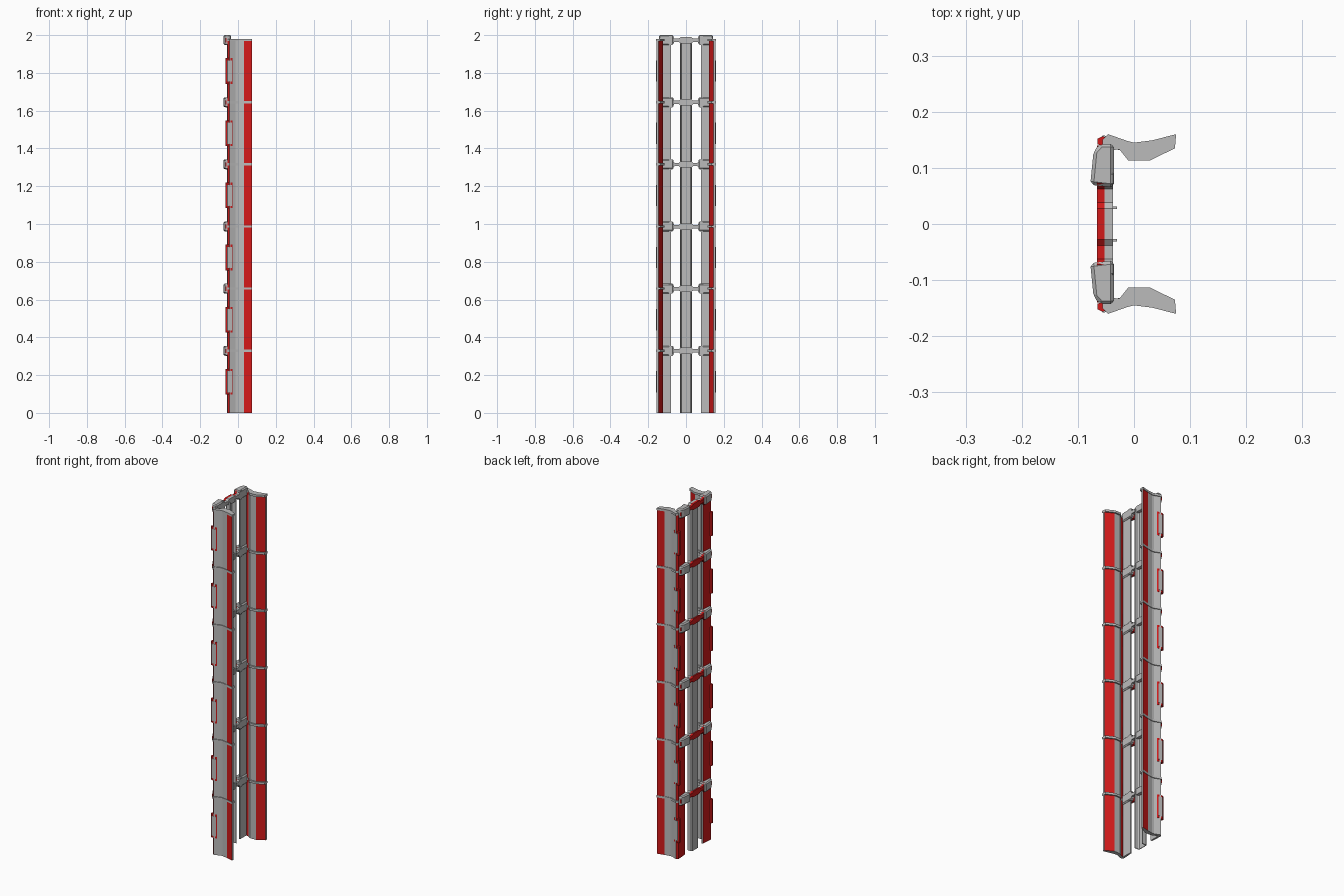
import bpy, bmesh

if "Cube" in bpy.data.objects:
    bpy.data.objects.remove(bpy.data.objects["Cube"])

PITCH = 0.329
TOP = 6 * PITCH
red = bpy.data.materials.new("red")
red.diffuse_color = (0.65, 0.01, 0.01, 1)
red.use_nodes = True
red.node_tree.nodes["Principled BSDF"].inputs["Base Color"].default_value = red.diffuse_color
grey = bpy.data.materials.new("grey")
grey.diffuse_color = (0.5, 0.5, 0.5, 1)
grey.use_nodes = True
grey.node_tree.nodes["Principled BSDF"].inputs["Base Color"].default_value = grey.diffuse_color


def finish(bm, name):
    bmesh.ops.recalc_face_normals(bm, faces=bm.faces)
    me = bpy.data.meshes.new(name)
    bm.to_mesh(me)
    bm.free()
    me.materials.append(grey)
    me.materials.append(red)
    ob = bpy.data.objects.new(name, me)
    bpy.context.collection.objects.link(ob)
    return ob


def prism(bm, pts, place, a, b, red_sides=()):
    """Extrude a closed outline from a to b; place maps (u, v, w) to xyz."""
    lo = [bm.verts.new(place(u, v, a)) for u, v in pts]
    hi = [bm.verts.new(place(u, v, b)) for u, v in pts]
    bm.faces.new(lo)
    bm.faces.new(hi)
    n = len(pts)
    for i in range(n):
        j = (i + 1) % n
        f = bm.faces.new((lo[i], lo[j], hi[j], hi[i]))
        f.material_index = int(i in red_sides)


def side(s):
    return lambda x, y, z: (x, s * y, z)


RAIL = [(0.073, 0.157), (0.032, 0.147), (0.0, 0.141), (-0.012, 0.142),
        (-0.046, 0.156), (-0.056, 0.146), (-0.051, 0.08), (-0.043, 0.08),
        (-0.043, 0.137), (-0.024, 0.131), (-0.01, 0.121), (0.028, 0.121),
        (0.073, 0.146)]
BAND = [(0.075, 0.16), (0.032, 0.149), (0.0, 0.145), (-0.012, 0.148),
        (-0.046, 0.16), (-0.056, 0.15), (-0.056, 0.13), (-0.026, 0.133),
        (-0.01, 0.113), (0.028, 0.113), (0.073, 0.135)]
CLAMP = [(-0.036, 0.065), (-0.078, 0.07), (-0.072, 0.13),
         (-0.06, 0.143), (-0.036, 0.143)]
PAD = [(-0.065, 0.142), (-0.065, 0.152), (-0.057, 0.156),
       (-0.032, 0.152), (-0.025, 0.146), (-0.025, 0.132)]
PLATE = [(-0.061, 0.15), (-0.056, 0.158), (-0.033, 0.154), (-0.03, 0.145)]

for s, label in ((1, "back"), (-1, "front")):
    # bent side rail, red on the wing and the rear flange
    bm = bmesh.new()
    prism(bm, RAIL, side(s), 0, TOP, (0, 4, 5, 8, 11))
    finish(bm, label + "_rail")

    # bands, clamps and pads repeated on every segment
    bands, clamps, pads, plates = (bmesh.new() for _ in range(4))
    for k in range(6):
        z = (k + 1) * PITCH
        prism(bands, BAND, side(s), z - 0.006, z + 0.006)
        prism(clamps, CLAMP, side(s), z - 0.026, z + 0.026)
        zc = z - PITCH / 2
        prism(pads, PAD, side(s), zc - 0.068, zc + 0.068)
        prism(plates, PLATE, side(s), zc - 0.056, zc + 0.056)
    for f in pads.faces:
        f.material_index = 1
    finish(bands, label + "_rail_bands")
    ob = finish(clamps, label + "_clamps")
    bev = ob.modifiers.new("chamfer", 'BEVEL')
    bev.width = 0.006
    bev.segments = 1
    finish(pads, label + "_pads")
    finish(plates, label + "_pad_plates")

# centre channel, open toward +x
half = [(-0.030, 0.031), (-0.052, 0.031), (-0.059, 0.026)]
inner = [(-0.055, 0.024), (-0.050, 0.027), (-0.030, 0.027)]
outline = (half + [(x, -y) for x, y in reversed(half)]
           + [(x, -y) for x, y in reversed(inner)] + inner)
bm = bmesh.new()
prism(bm, outline, side(1), 0, TOP)
finish(bm, "centre_channel")

# cross bars flaring at the clamps and at the channel
prof = [(0.0, 0.017), (0.028, 0.017), (0.038, 0.009), (0.062, 0.009),
        (0.072, 0.026), (0.088, 0.026), (0.1, 0.011), (0.14, 0.011)]
upper = [(-y, h) for y, h in reversed(prof[1:])] + prof
bar = upper + [(y, -h) for y, h in reversed(upper)]
bars = bmesh.new()
for k in range(6):
    z = (k + 1) * PITCH - 0.001
    place = lambda y, h, x: (x, y, z + h)
    prism(bars, bar, place, -0.053, -0.037)
    n = len(bars.faces)
    prism(bars, bar, place, -0.066, -0.053)
    bars.faces.ensure_lookup_table()
    for f in bars.faces[n:]:
        f.material_index = 1
finish(bars, "cross_bars")
